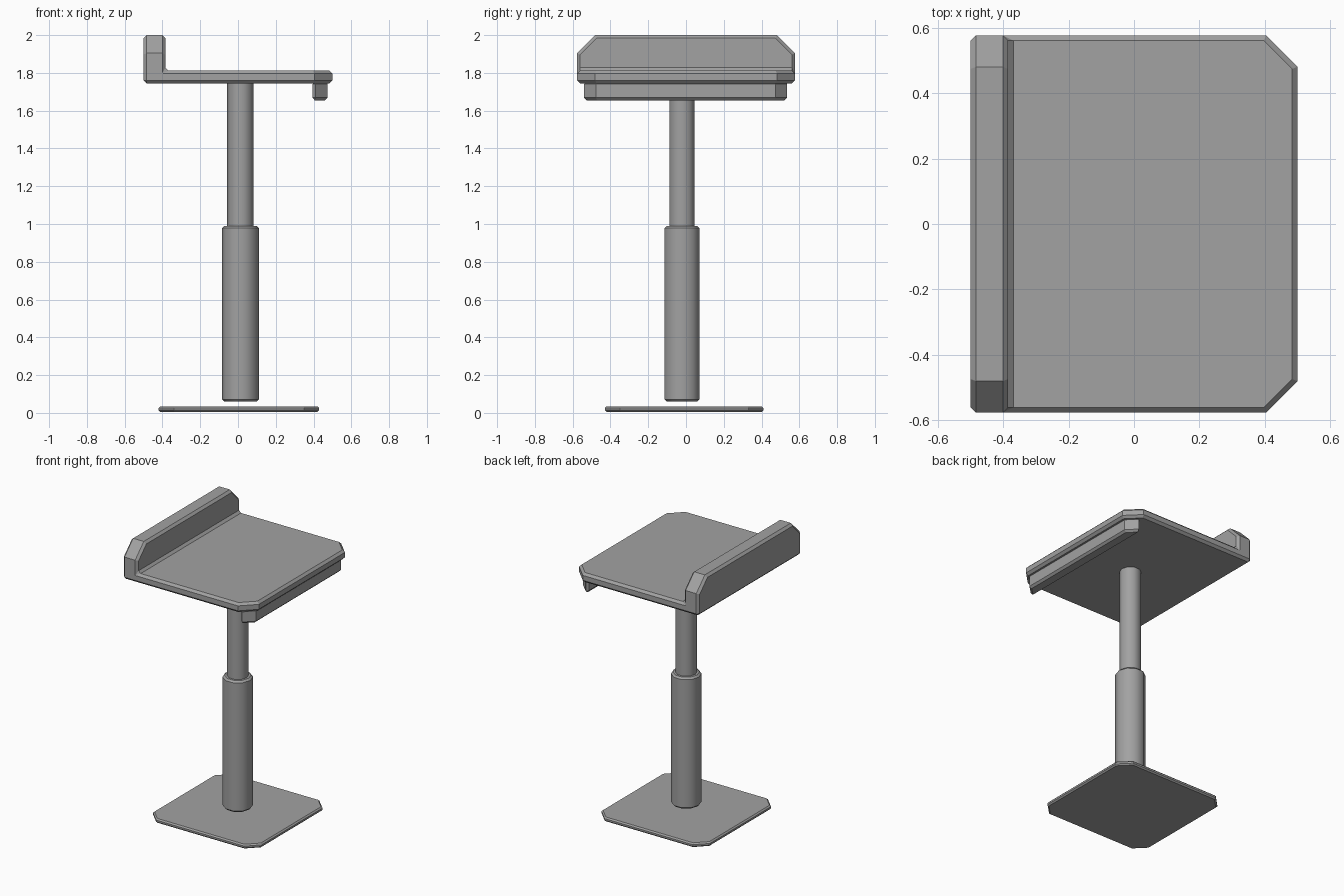
import bpy, bmesh, math
from mathutils import Vector

cube = bpy.data.objects.get("Cube")
if cube:
    bpy.data.objects.remove(cube, do_unlink=True)

grey = bpy.data.materials.new("mid_grey")
grey.use_nodes = True
COLOUR = (0.36, 0.36, 0.36, 1)
grey.diffuse_color = COLOUR
grey.node_tree.nodes["Principled BSDF"].inputs["Base Color"].default_value = COLOUR


def prism(name, outline, depth, cut=None, cut_size=0, bevel=0.012, smooth=False):
    """Extrude a closed 3D outline, cut chosen edges, then chamfer the sharp rims."""
    bm = bmesh.new()
    face = bm.faces.new([bm.verts.new(p) for p in outline])
    moved = bmesh.ops.extrude_face_region(bm, geom=[face], use_keep_orig=True)["geom"]
    bmesh.ops.translate(bm, vec=depth, verts=[v for v in moved if isinstance(v, bmesh.types.BMVert)])
    bmesh.ops.recalc_face_normals(bm, faces=bm.faces)
    if cut:
        edges = [e for e in bm.edges if cut((e.verts[0].co + e.verts[1].co) / 2, e)]
        bmesh.ops.bevel(bm, geom=edges, offset=cut_size, segments=1, affect='EDGES')
    rims = [e for e in bm.edges if e.calc_face_angle(0) > math.radians(50)]
    bmesh.ops.bevel(bm, geom=rims, offset=bevel, segments=1, affect='EDGES')
    bmesh.ops.recalc_face_normals(bm, faces=bm.faces)
    mesh = bpy.data.meshes.new(name)
    bm.to_mesh(mesh)
    bm.free()
    mesh.materials.append(grey)
    obj = bpy.data.objects.new(name, mesh)
    bpy.context.collection.objects.link(obj)
    if smooth:
        bpy.ops.object.select_all(action='DESELECT')
        obj.select_set(True)
        bpy.context.view_layer.objects.active = obj
        bpy.ops.object.shade_smooth_by_angle(angle=math.radians(40))
    return obj


def column(name, radius, z0, z1, sides=10):
    ring = [(0.013 + radius * math.cos(math.tau * i / sides),
             -0.021 + radius * math.sin(math.tau * i / sides), z0) for i in range(sides)]
    prism(name, ring, Vector((0, 0, z1 - z0)), smooth=True)


def is_vertical(edge):
    a, b = (v.co for v in edge.verts)
    return abs(a.z - b.z) > 0.9 * edge.calc_length()


# Base plate with clipped corners
base = [(-0.42, -0.43, 0.005), (0.43, -0.43, 0.005), (0.43, 0.41, 0.005), (-0.42, 0.41, 0.005)]
prism("base_plate", base, Vector((0, 0, 0.03)), lambda mid, e: is_vertical(e), 0.08, 0.009)

# Telescopic column
column("lower_column", 0.098, 0.06, 0.99)
column("upper_column", 0.07, 0.95, 1.755)

# Tray and raised lip in one folded profile, two plan corners clipped
FRONT, BACK = -0.577, 0.577
profile = [(-0.5, 1.745), (0.5, 1.745), (0.5, 1.812), (-0.385, 1.812), (-0.385, 2.0), (-0.5, 2.0)]
tray = prism("tray_with_lip", [(x, FRONT, z) for x, z in profile], Vector((0, BACK - FRONT, 0)),
             lambda mid, e: (is_vertical(e) and mid.x > 0.45)
             or (mid.z > 1.99 and abs(mid.y) > 0.5), 0.096, 0.016)

# Ledge under the free edge, with slanted ends
ledge = [(0.395, -0.54, 1.655), (0.41, -0.54, 1.655), (0.475, -0.477, 1.655),
         (0.475, 0.473, 1.655), (0.41, 0.536, 1.655), (0.395, 0.536, 1.655)]
prism("under_ledge", ledge, Vector((0, 0, 0.1)), bevel=0.014)
